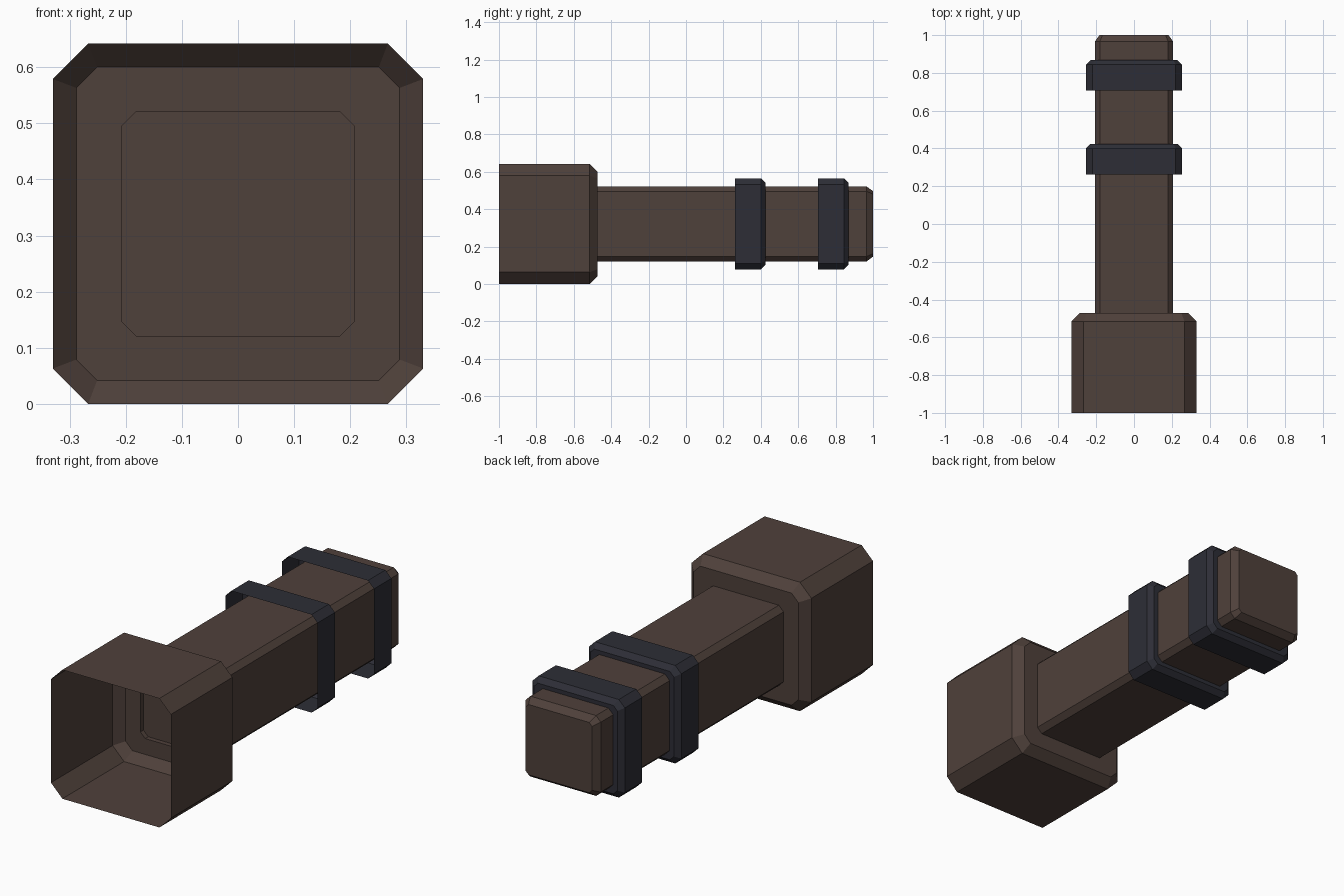
import bpy

if "Cube" in bpy.data.objects:
    bpy.data.objects.remove(bpy.data.objects["Cube"])


def material(name, rgb):
    m = bpy.data.materials.new(name)
    m.diffuse_color = (*rgb, 1)
    m.use_nodes = True
    m.node_tree.nodes["Principled BSDF"].inputs["Base Color"].default_value = m.diffuse_color
    return m


BROWN = material("dark brown", (0.078, 0.052, 0.043))
BLUE_GREY = material("dark blue grey", (0.026, 0.027, 0.037))
MID_Z = 0.321


def octagon(y, hx, hz, cut):
    """Rectangle with cut corners, counter-clockwise seen from the front."""
    a, b = hx - cut, hz - cut
    pts = [(-a, -hz), (a, -hz), (hx, -b), (hx, b),
           (a, hz), (-a, hz), (-hx, b), (-hx, -b)]
    return [(x, y, z + MID_Z) for x, z in pts]


def loft(name, rings, mat, caps=False):
    """Skin a row of octagons running front to back."""
    verts = [p for r in rings for p in octagon(*r)]
    faces = []
    for k in range(len(rings) - 1):
        a, b = 8 * k, 8 * k + 8
        for i in range(8):
            j = (i + 1) % 8
            faces.append((a + i, b + i, b + j, a + j))
    if caps:
        last = 8 * (len(rings) - 1)
        faces.append(tuple(range(8)))
        faces.append(tuple(last + i for i in reversed(range(8))))
    me = bpy.data.meshes.new(name)
    me.from_pydata(verts, [], faces)
    me.materials.append(mat)
    ob = bpy.data.objects.new(name, me)
    bpy.context.collection.objects.link(ob)
    return ob


BAR = (0.207, 0.2, 0.026)

# Hollow end block, open at the front, with a hole where the bar starts
loft("end_block", [(-1.0, 0.33, 0.321, 0.063),
                   (-0.515, 0.33, 0.321, 0.063),
                   (-0.472, 0.288, 0.279, 0.037),
                   (-0.472, *BAR)], BROWN)

# Long bar with a bevelled tip; its front cap sits slightly behind the block wall
bar = loft("bar", [(-0.448, *BAR), (0.966, *BAR),
                   (1.0, 0.183, 0.175, 0.016)], BROWN, caps=True)
loft("bar_collar", [(-0.472, *BAR), (-0.448, *BAR)], BROWN)

# Two bands, open at the front and closed onto the bar at the back
for i, y in enumerate((0.263, 0.707)):
    loft(f"band_{i + 1}", [(y, 0.254, 0.244, 0.033),
                           (y + 0.137, 0.254, 0.244, 0.033),
                           (y + 0.161, 0.230, 0.220, 0.022),
                           (y + 0.161, *BAR)], BLUE_GREY)
